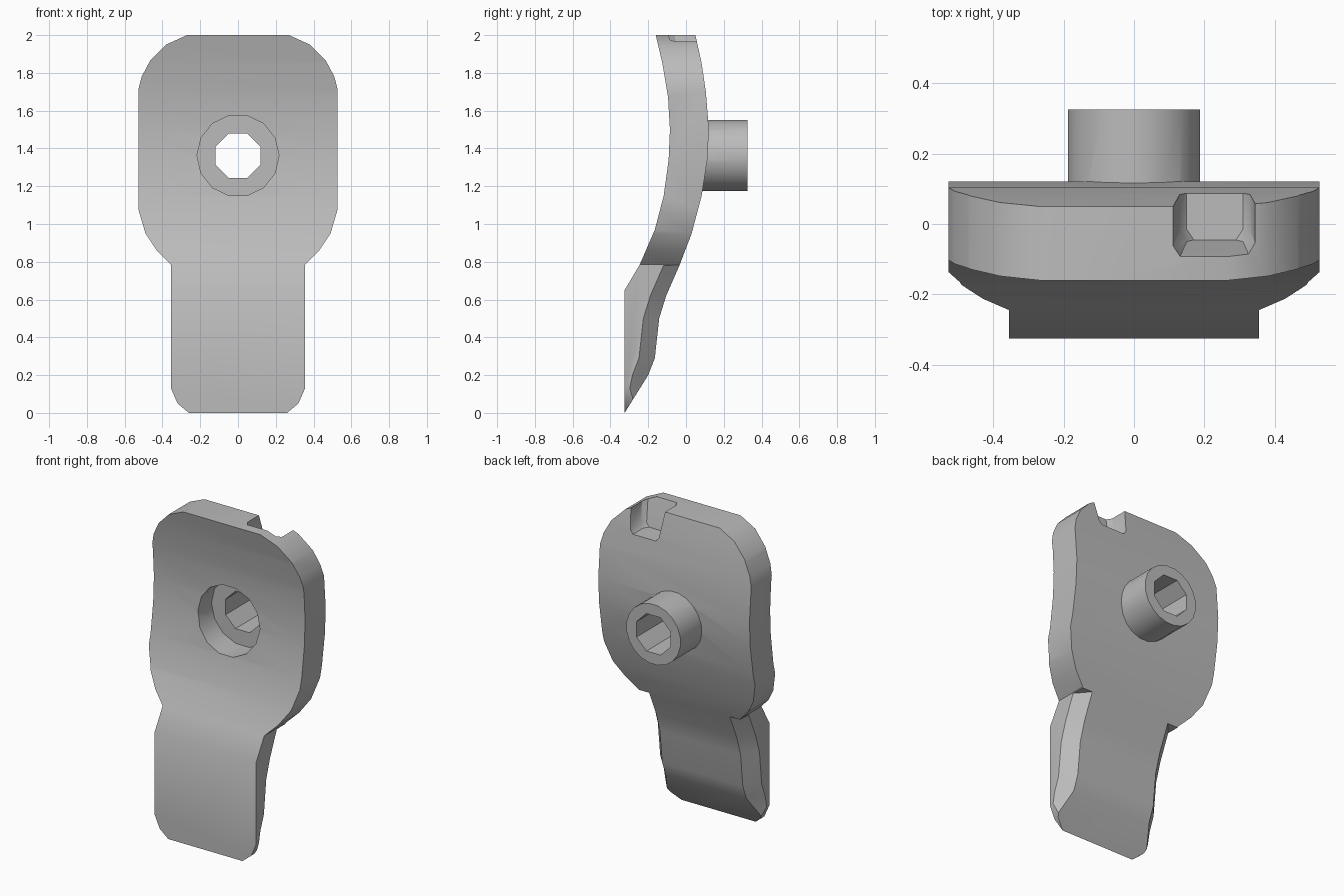
import bpy, bmesh, math
from mathutils import Matrix

cube = bpy.data.objects.get("Cube")
if cube:
    bpy.data.objects.remove(cube, do_unlink=True)

grey = bpy.data.materials.new("plain grey")
grey.use_nodes = True
COLOUR = (0.5, 0.5, 0.5, 1)
grey.diffuse_color = COLOUR
grey.node_tree.nodes["Principled BSDF"].inputs["Base Color"].default_value = COLOUR


def loft(name, rings):
    """Solid through a list of matching closed rings."""
    bm = bmesh.new()
    rows = [[bm.verts.new(p) for p in ring] for ring in rings]
    n = len(rows[0])
    for a, b in zip(rows, rows[1:]):
        for i in range(n):
            j = (i + 1) % n
            bm.faces.new((a[i], a[j], b[j], b[i]))
    bm.faces.new(rows[0][::-1])
    bm.faces.new(rows[-1])
    bmesh.ops.recalc_face_normals(bm, faces=bm.faces)
    me = bpy.data.meshes.new(name)
    bm.to_mesh(me)
    bm.free()
    me.materials.append(grey)
    ob = bpy.data.objects.new(name, me)
    bpy.context.collection.objects.link(ob)
    return ob


def cylinder(name, radius, sides, y0, y1, z=1.362):
    """Cylinder along y with a flat side on top."""
    angles = [math.tau * (i + 0.5) / sides for i in range(sides)]
    return loft(name, [[(radius * math.sin(a), y, z + radius * math.cos(a))
                        for a in angles] for y in (y0, y1)])


def combine(target, other, operation):
    mod = target.modifiers.new(operation, 'BOOLEAN')
    mod.operation = operation
    mod.solver = 'EXACT'
    mod.object = other
    bpy.context.view_layer.objects.active = target
    bpy.ops.object.modifier_apply(modifier=mod.name)
    bpy.data.objects.remove(other, do_unlink=True)


# Curved side profile, as (y, z)
front = [(-.16, 2), (-.125, 1.85), (-.095, 1.67), (-.085, 1.5), (-.092, 1.34),
         (-.118, 1.15), (-.165, .97), (-.245, .785), (-.325, .65), (-.325, 0)]
tab_back = [(-.325, 0), (-.2, .2), (-.165, .29), (-.142, .5), (-.105, .62), (-.035, .78)]
body_back = [(.03, .95), (.083, 1.15), (.113, 1.34), (.121, 1.5), (.105, 1.7),
             (.083, 1.85), (.05, 2)]
profile = front + tab_back[1:] + body_back
plate = loft("plate", [[(x, y, z) for y, z in profile] for x in (-.7, .7)])

# Front outline: wide rounded head and narrow tab
half = [(.27, 2), (.38, 1.95), (.465, 1.865), (.51, 1.78), (.528, 1.71), (.528, 1.08),
        (.49, .95), (.43, .86), (.355, .785), (.355, .13), (.32, .05), (.26, 0)]
outline = half + [(-x, z) for x, z in reversed(half)]
combine(plate, loft("outline_cutter", [[(x, y, z) for x, z in outline]
                                       for y in (-.6, .6)]), 'INTERSECT')

# Chamfers along the back edges of the tab
for side in (1, -1):
    rings = []
    for y, z in tab_back:
        depth = min(.085, (y + .325) * 1.05)
        rings.append([(side * .356, y - depth, z), (side * .28, y + .002, z),
                      (side * .28, y + .1, z), (side * .45, y + .1, z),
                      (side * .45, y - depth, z)])
    combine(plate, loft("chamfer_cutter", rings), 'DIFFERENCE')

# Notch in the top edge, open to the back
notch = [[(a, .3, z), (a, f + .03, z), (a + .02, f, z), (b - .02, f, z),
          (b, f + .03, z), (b, .3, z)]
         for a, b, f, z in ((.15, .31, -.045, 1.82), (.13, .33, -.05, 1.845),
                            (.11, .35, -.095, 2.01))]
combine(plate, loft("notch_cutter", notch), 'DIFFERENCE')

# Rear boss, front counterbore and through hole
combine(plate, cylinder("boss", .19, 20, 0, .325), 'UNION')
combine(plate, cylinder("counterbore_cutter", .217, 14, -.5, .045), 'DIFFERENCE')
combine(plate, cylinder("hole_cutter", .128, 8, -.6, .6), 'DIFFERENCE')

plate.select_set(True)
bpy.context.view_layer.objects.active = plate
bpy.ops.object.shade_smooth_by_angle(angle=math.radians(33))
